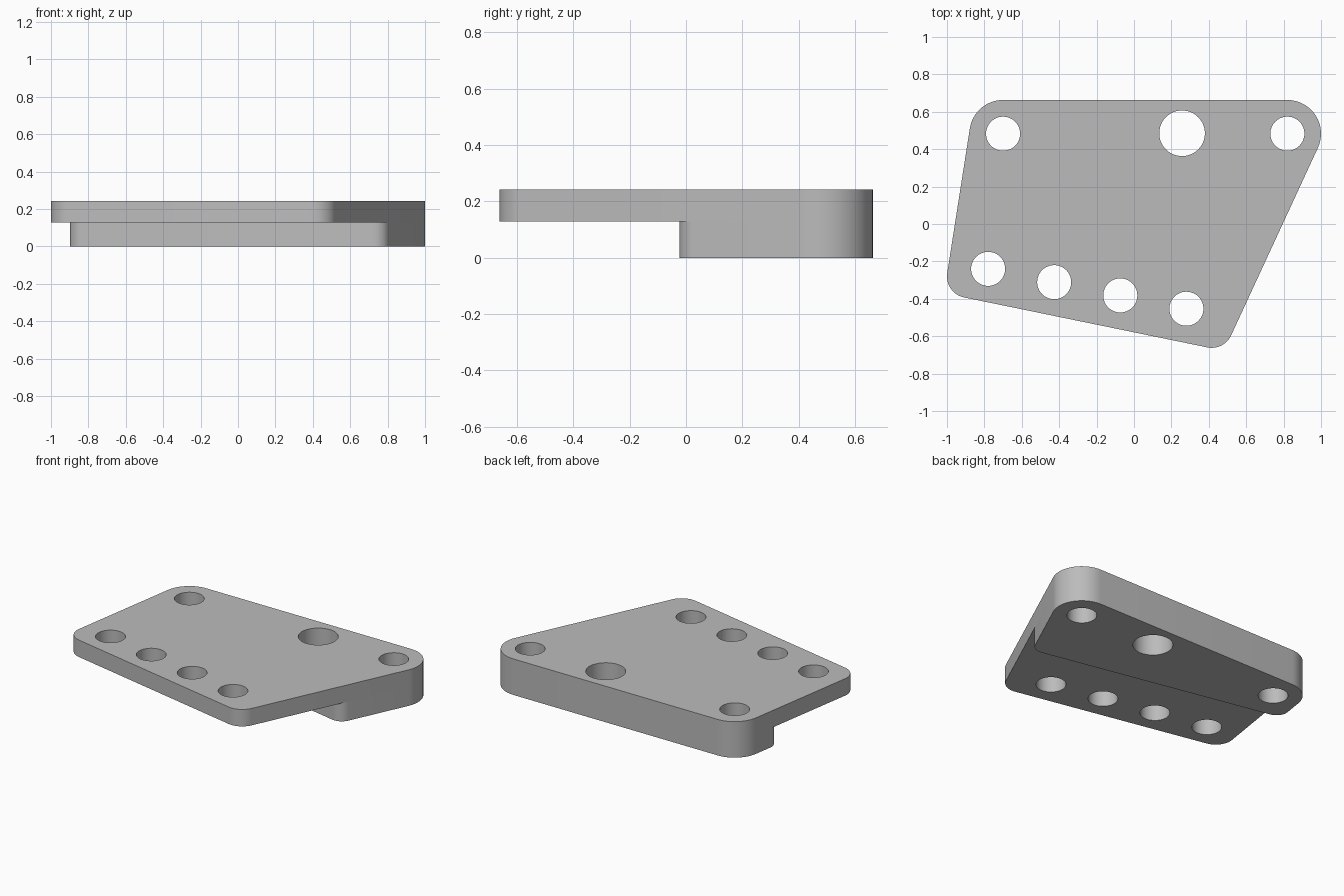
import bpy, bmesh, math
from mathutils import Vector, Matrix

cube = bpy.data.objects.get("Cube")
if cube:
    bpy.data.objects.remove(cube, do_unlink=True)

TOP, STEP = 0.242, 0.128

grey = bpy.data.materials.new("plain_grey")
grey.use_nodes = True
grey.diffuse_color = (0.5, 0.5, 0.5, 1)
grey.node_tree.nodes["Principled BSDF"].inputs["Base Color"].default_value = (0.5, 0.5, 0.5, 1)


def tangent(a, b):
    """Outward normal angle and offset of the line touching two corner circles."""
    (ca, ra), (cb, rb) = a, b
    d = cb - ca
    ang = math.atan2(d.y, d.x) - math.acos((ra - rb) / d.length)
    n = Vector((math.cos(ang), math.sin(ang)))
    return ang, n, n.dot(ca) + ra


def fillet(n1, d1, n2, d2, r):
    """Corner circle of radius r that touches two lines."""
    return Matrix((n1, n2)).inverted() @ Vector((d1 - r, d2 - r)), r


def outline(corners, steps=16):
    """Rounded polygon around counter-clockwise corner circles."""
    count = len(corners)
    angles = [tangent(corners[i], corners[(i + 1) % count])[0] for i in range(count)]
    points = []
    for i, (c, r) in enumerate(corners):
        start = angles[i - 1]
        sweep = (angles[i] - start) % math.tau
        for k in range(steps + 1):
            a = start + sweep * k / steps
            points.append(c + r * Vector((math.cos(a), math.sin(a))))
    return points


def prism(bm, points, z0, z1):
    low = [bm.verts.new((p.x, p.y, z0)) for p in points]
    high = [bm.verts.new((p.x, p.y, z1)) for p in points]
    bm.faces.new(low[::-1])
    bm.faces.new(high)
    for i in range(len(points)):
        j = (i + 1) % len(points)
        bm.faces.new((low[i], low[j], high[j], high[i]))


def make_object(name, shapes, z0, z1):
    bm = bmesh.new()
    for points in shapes:
        prism(bm, points, z0, z1)
    mesh = bpy.data.meshes.new(name)
    bm.to_mesh(mesh)
    bm.free()
    mesh.materials.append(grey)
    obj = bpy.data.objects.new(name, mesh)
    bpy.context.collection.objects.link(obj)
    return obj


def circle(c, r, n=48):
    return [c + r * Vector((math.cos(math.tau * i / n), math.sin(math.tau * i / n))) for i in range(n)]


# Corner circles of the plate
front_left = (Vector((-0.885, -0.28)), 0.115)
front_right = (Vector((0.415, -0.547)), 0.115)
back_right = (Vector((0.82, 0.483)), 0.18)
back_left = (Vector((-0.70, 0.483)), 0.18)

# Thick rear block shares the plate's sides; its front runs parallel to the plate's front
_, n_front, d_front = tangent(front_left, front_right)
_, n_right, d_right = tangent(front_right, back_right)
_, n_left, d_left = tangent(back_left, front_left)
d_front -= 0.69
block_left = fillet(n_left, d_left, n_front, d_front, 0.08)
block_right = fillet(n_front, d_front, n_right, d_right, 0.08)

plate = make_object("top_plate", [outline([front_left, front_right, back_right, back_left])], STEP, TOP)
block = make_object("rear_block", [outline([block_left, block_right, back_right, back_left])], 0, STEP)

# Through holes: two at the back corners, a larger one, and a slanted row of four
first, last = Vector((-0.78, -0.24)), Vector((0.28, -0.453))
holes = [circle(first.lerp(last, i / 3), 0.091) for i in range(4)]
holes += [circle(c, 0.091) for c, r in (back_left, back_right)]
holes.append(circle(Vector((0.257, 0.485)), 0.122))
cutter = make_object("hole_cutter", holes, -0.1, TOP + 0.1)
cutter.hide_render = True

for obj in (plate, block):
    cut = obj.modifiers.new("holes", "BOOLEAN")
    cut.operation = "DIFFERENCE"
    cut.solver = "EXACT"
    cut.object = cutter
    bpy.ops.object.select_all(action="DESELECT")
    obj.select_set(True)
    bpy.context.view_layer.objects.active = obj
    bpy.ops.object.modifier_apply(modifier=cut.name)
    bpy.ops.object.shade_smooth_by_angle(angle=math.radians(30))

bpy.data.objects.remove(cutter, do_unlink=True)
